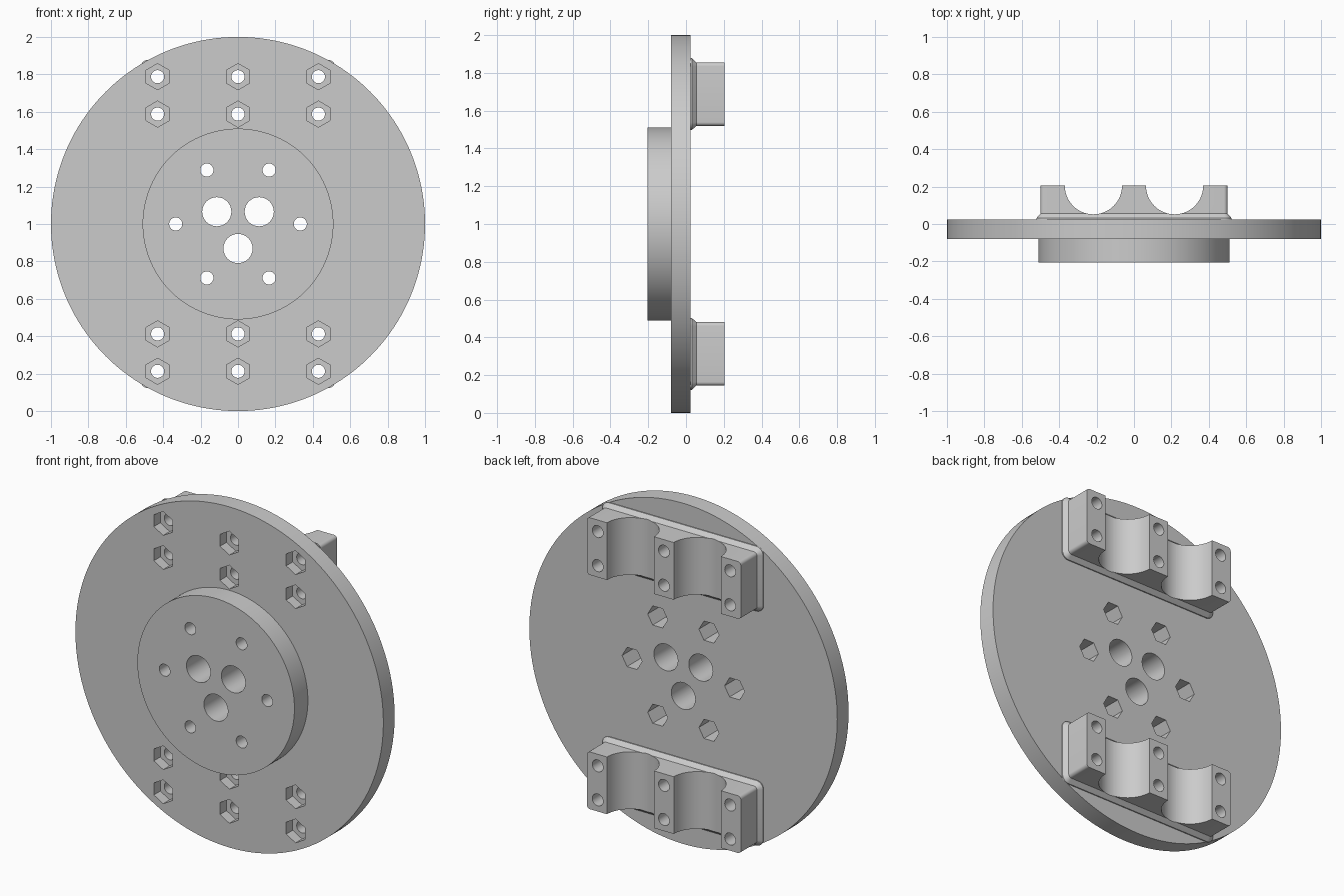
import bpy, bmesh, math
from mathutils import Matrix

cube = bpy.data.objects.get("Cube")
if cube:
    bpy.data.objects.remove(cube, do_unlink=True)

grey = bpy.data.materials.new("light_grey")
grey.use_nodes = True
colour = (0.6, 0.6, 0.6, 1)
grey.diffuse_color = colour
grey.node_tree.nodes["Principled BSDF"].inputs["Base Color"].default_value = colour

CENTRE = 1.0
FRONT, STEP, PLATE_BACK, BACK = -0.205, -0.08, 0.025, 0.205
CLAMP_OFFSET = 0.6875
BOLT_X = 0.43


def circle(radius, count, x=0, z=0, turn=0.0):
    """Points of a regular polygon in the x-z plane."""
    angles = [turn + 2 * math.pi * i / count for i in range(count)]
    return [(x + radius * math.cos(a), z + radius * math.sin(a)) for a in angles]


def rounded_rect(half_x, half_z, radius, z, steps=6):
    points = []
    corners = [(1, 1), (-1, 1), (-1, -1), (1, -1)]
    for quarter, (sx, sz) in enumerate(corners):
        for i in range(steps + 1):
            a = (quarter + i / steps) * math.pi / 2
            points.append((sx * (half_x - radius) + radius * math.cos(a),
                           z + sz * (half_z - radius) + radius * math.sin(a)))
    return points


def loft(bm, sections):
    """Closed solid through (outline, y) sections."""
    rings = [[bm.verts.new((x, y, z)) for x, z in outline] for outline, y in sections]
    count = len(rings[0])
    for a, b in zip(rings, rings[1:]):
        for i in range(count):
            j = (i + 1) % count
            bm.faces.new((a[i], a[j], b[j], b[i]))
    bm.faces.new(rings[0][::-1])
    bm.faces.new(rings[-1])


def finish(bm, name):
    bmesh.ops.recalc_face_normals(bm, faces=bm.faces)
    mesh = bpy.data.meshes.new(name)
    bm.to_mesh(mesh)
    bm.free()
    mesh.materials.append(grey)
    obj = bpy.data.objects.new(name, mesh)
    bpy.context.collection.objects.link(obj)
    return obj


def cutter(name, solids):
    bm = bmesh.new()
    for sections in solids:
        loft(bm, sections)
    obj = finish(bm, name)
    obj.hide_render = True
    return obj


def cut_and_smooth(obj, cutters):
    bpy.ops.object.select_all(action='DESELECT')
    bpy.context.view_layer.objects.active = obj
    obj.select_set(True)
    for tool in cutters:
        mod = obj.modifiers.new(tool.name, 'BOOLEAN')
        mod.operation = 'DIFFERENCE'
        mod.solver = 'EXACT'
        mod.object = tool
        bpy.ops.object.modifier_apply(modifier=mod.name)
    bpy.ops.object.shade_smooth_by_angle(angle=math.radians(30))


# Hole positions
clamp_bolts = [(x, CENTRE + side * CLAMP_OFFSET + dz)
               for side in (1, -1) for dz in (0.1, -0.1)
               for x in (-BOLT_X, 0, BOLT_X)]
hub_bolts = circle(0.333, 6, 0, CENTRE)
shaft_holes = circle(0.131, 3, 0, CENTRE, -math.pi / 2)

# Cutters for bolt holes, shaft holes and nut pockets
holes = cutter("hole_cutter", [
    [(circle(r, 32, x, z), -0.4), (circle(r, 32, x, z), 0.4)]
    for places, r in ((clamp_bolts + hub_bolts, 0.035), (shaft_holes, 0.078))
    for x, z in places])
front_pockets = [(circle(0.07, 6, x, z, math.pi / 6), y0, y1)
                 for x, z in clamp_bolts for y0, y1 in [(STEP - 0.1, STEP + 0.06)]]
back_pockets = [(circle(0.065, 6, x, z), PLATE_BACK - 0.14, PLATE_BACK + 0.1)
                for x, z in hub_bolts]
pockets = cutter("nut_pocket_cutter", [
    [(outline, y0), (outline, y1)] for outline, y0, y1 in front_pockets + back_pockets])

# Cutter for the round saddles, running along z
bm = bmesh.new()
for x in (-0.217, 0.217):
    bmesh.ops.create_cone(bm, cap_ends=True, segments=96, radius1=0.153, radius2=0.153,
                          depth=3, matrix=Matrix.Translation((x, BACK, CENTRE)))
saddles = finish(bm, "saddle_cutter")
saddles.hide_render = True

# Round plate with the raised hub on its front
bm = bmesh.new()
hub, rim = circle(0.51, 160, 0, CENTRE), circle(1.0, 160, 0, CENTRE)
loft(bm, [(hub, FRONT), (hub, STEP), (rim, STEP), (rim, PLATE_BACK)])
plate = finish(bm, "plate_with_hub")
cut_and_smooth(plate, [holes, pockets])

# Two saddle clamps with a flared foot
for side, name in ((1, "upper_clamp"), (-1, "lower_clamp")):
    z = CENTRE + side * CLAMP_OFFSET
    foot = rounded_rect(0.522, 0.19, 0.042, z)
    block = rounded_rect(0.5, 0.168, 0.02, z)
    bm = bmesh.new()
    loft(bm, [(foot, PLATE_BACK - 0.001), (foot, PLATE_BACK + 0.006),
              (block, PLATE_BACK + 0.03), (block, BACK)])
    clamp = finish(bm, name)
    cut_and_smooth(clamp, [saddles, holes])

for tool in (holes, pockets, saddles):
    bpy.data.objects.remove(tool, do_unlink=True)
